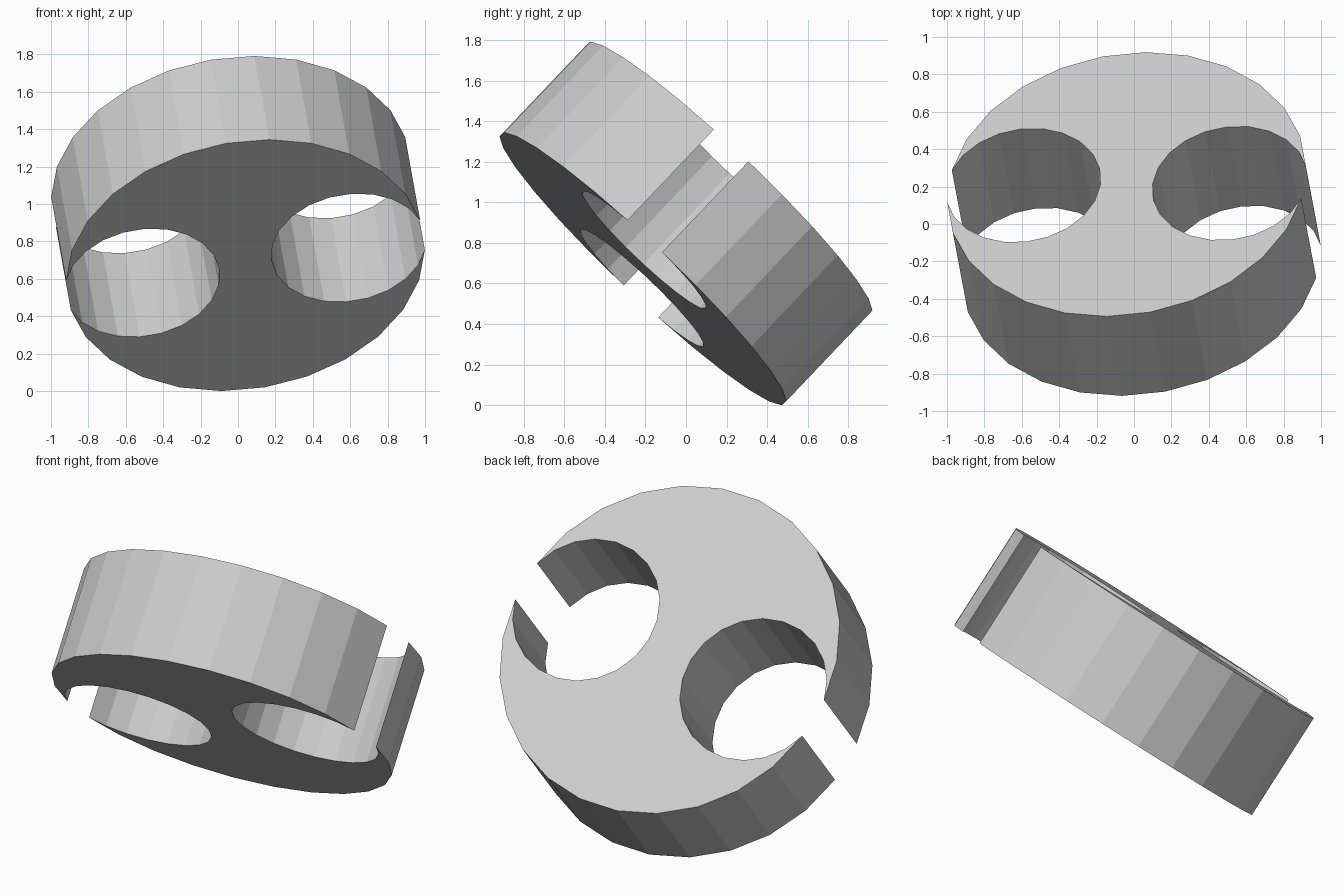
import bpy, bmesh, math
from mathutils import Vector, Matrix

if "Cube" in bpy.data.objects:
    bpy.data.objects.remove(bpy.data.objects["Cube"])

R = 0.967            # outer radius (26-sided disc)
SIDES = 26
STEP = 2 * math.pi / SIDES
THICK = 0.622
HOLE_R = 0.4175      # two round bays, each opening through one outer facet
HOLE_SEGS = 20
CENTRE = Vector((0, 0, 0.895))

half = R * math.sin(STEP / 2)
hole_x = R * math.cos(STEP / 2) - math.sqrt(HOLE_R ** 2 - half ** 2)
gap = math.asin(half / HOLE_R)

# Outline: half of the rim, then a bay, repeated at 180 degrees
half_outline = []
for k in range(SIDES // 2):
    a = STEP / 2 + k * STEP
    half_outline.append((R * math.cos(a), R * math.sin(a)))
for k in range(1, HOLE_SEGS):
    a = math.pi - gap - k * (2 * math.pi - 2 * gap) / HOLE_SEGS
    a += math.pi
    # bay on the far (180 degree) side, walked the long way round
    a = -gap - k * (2 * math.pi - 2 * gap) / HOLE_SEGS
    half_outline.append((-(hole_x + HOLE_R * math.cos(a)), -HOLE_R * math.sin(a)))
outline = half_outline + [(-x, -y) for x, y in half_outline]

# Extrude the outline into a thick disc
bm = bmesh.new()
base = bm.faces.new([bm.verts.new((x, y, -THICK / 2)) for x, y in outline])
ext = bmesh.ops.extrude_face_region(bm, geom=[base], use_keep_orig=True)
top = [g for g in ext["geom"] if isinstance(g, bmesh.types.BMVert)]
bmesh.ops.translate(bm, verts=top, vec=(0, 0, THICK))
bmesh.ops.recalc_face_normals(bm, faces=bm.faces[:])

# Tilt the disc
n = Vector((-0.129, 0.683, 0.719)).normalized()
u = (Vector((1, 0, 0)) - n.x * n).normalized()
v = n.cross(u)
frame = Matrix((u, v, n)).transposed().to_4x4()
bm.transform(Matrix.Translation(CENTRE) @ frame @ Matrix.Rotation(math.radians(-6.2), 4, 'Z'))
low = min(p.co.z for p in bm.verts)
bmesh.ops.translate(bm, verts=bm.verts[:], vec=(0, 0, -low))

me = bpy.data.meshes.new("slotted_disc")
bm.to_mesh(me)
bm.free()
mat = bpy.data.materials.new("light_grey")
mat.diffuse_color = (0.6, 0.6, 0.6, 1)
mat.use_nodes = True
mat.node_tree.nodes["Principled BSDF"].inputs["Base Color"].default_value = mat.diffuse_color
me.materials.append(mat)
bpy.context.collection.objects.link(bpy.data.objects.new("slotted_disc", me))
